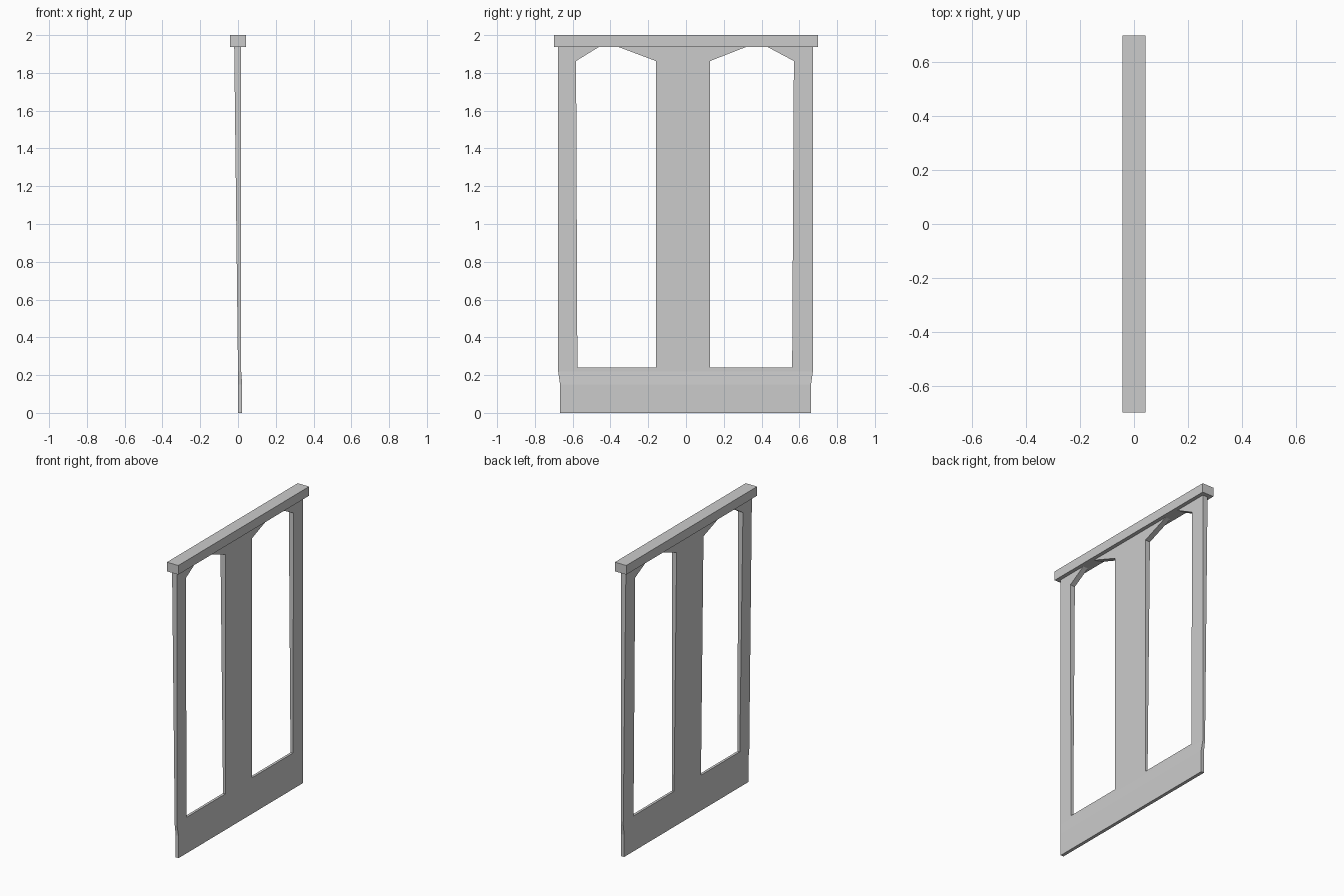
import bpy, bmesh

if "Cube" in bpy.data.objects:
    bpy.data.objects.remove(bpy.data.objects["Cube"])


def add_object(name, bm):
    bmesh.ops.recalc_face_normals(bm, faces=bm.faces)
    mesh = bpy.data.meshes.new(name)
    bm.to_mesh(mesh)
    bm.free()
    obj = bpy.data.objects.new(name, mesh)
    bpy.context.collection.objects.link(obj)
    return obj


def interpolate(z, points):
    for (z0, x0), (z1, x1) in zip(points, points[1:]):
        if z <= z1:
            return x0 + (x1 - x0) * (z - z0) / (z1 - z0)
    return points[-1][1]


# Panel outline (y, z): the two arched openings run up to the cap
TOP = 1.938
outline = [
    (-0.667, 0), (0.662, 0), (0.662, 0.15), (0.672, 0.22), (0.672, TOP),
    (0.43, TOP), (0.571, 1.863), (0.562, 0.24), (0.128, 0.24), (0.128, 1.863), (0.32, TOP),
    (-0.36, TOP), (-0.16, 1.863), (-0.16, 0.24), (-0.575, 0.24), (-0.582, 1.863), (-0.46, TOP),
    (-0.677, TOP), (-0.677, 0.22), (-0.667, 0.15),
]
# Panel thickness profile (z, x): it leans and thickens towards the top
left_side = [(0, 0.0), (0.22, 0.0), (TOP, -0.020)]
right_side = [(0, 0.022), (0.15, 0.022), (0.22, 0.017), (TOP, 0.017)]

bm = bmesh.new()
face = bm.faces.new([bm.verts.new((0, y, z)) for y, z in outline])
ext = bmesh.ops.extrude_face_region(bm, geom=[face])
for v in ext["geom"]:
    if isinstance(v, bmesh.types.BMVert):
        v.co.x = 1
for z in (0.15, 0.22, 0.24, 1.863):
    bmesh.ops.bisect_plane(bm, geom=bm.verts[:] + bm.edges[:] + bm.faces[:],
                           plane_co=(0, 0, z), plane_no=(0, 0, 1), dist=1e-5)
for v in bm.verts:
    v.co.x = interpolate(v.co.z, right_side if v.co.x > 0.5 else left_side)
add_object("arched_panel", bm)

# Top cap rail
bm = bmesh.new()
bmesh.ops.create_cube(bm, size=1)
bmesh.ops.scale(bm, vec=(0.085, 1.4, 2 - TOP), verts=bm.verts)
bmesh.ops.translate(bm, vec=(0, 0, (2 + TOP) / 2), verts=bm.verts)
add_object("top_rail", bm)
